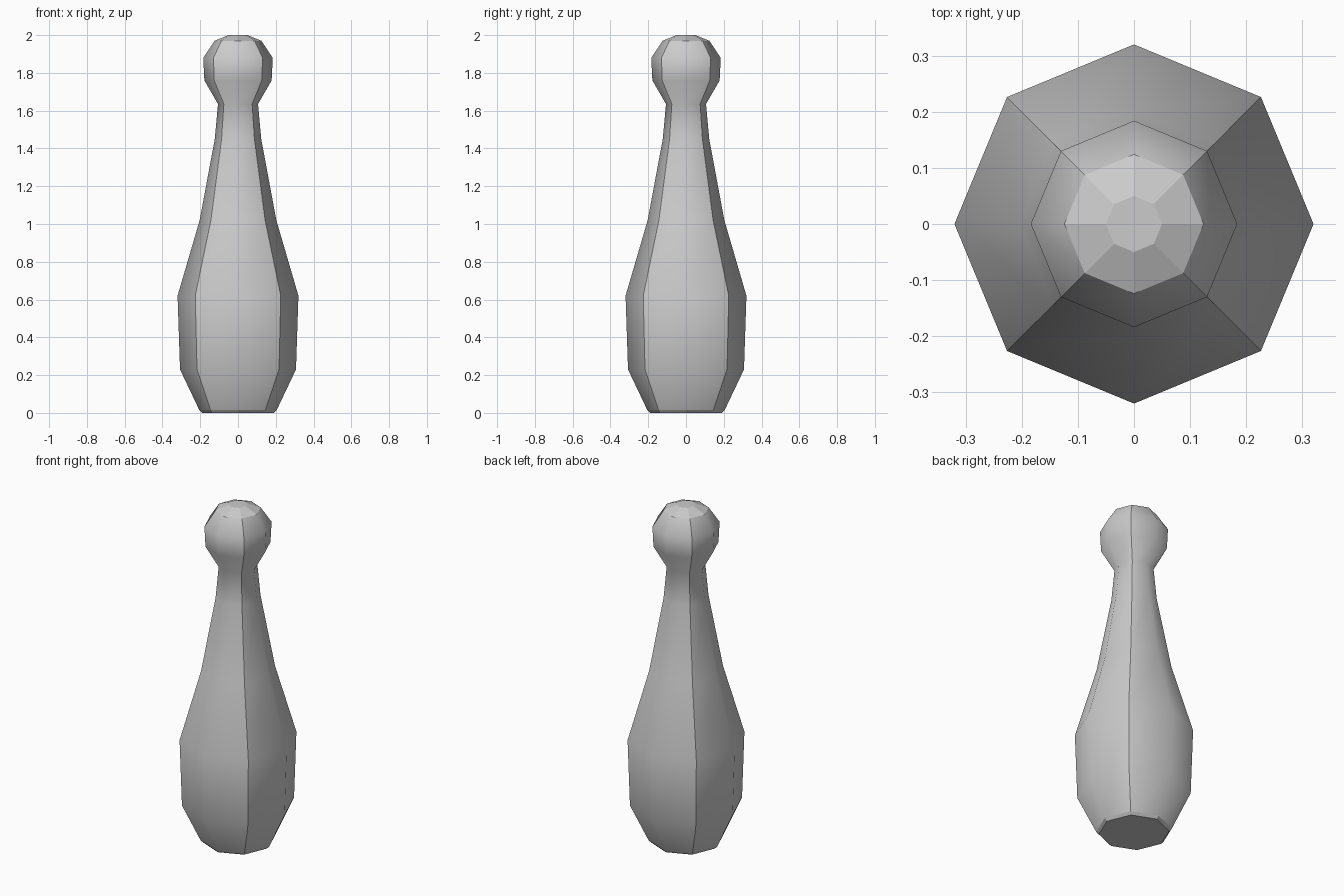
import bpy, bmesh, math

if "Cube" in bpy.data.objects:
    bpy.data.objects.remove(bpy.data.objects["Cube"])

SIDES = 8
# Silhouette of the pin: (radius, height), base to crown
PROFILE = [(0.19, 0.0), (0.205, 0.015), (0.307, 0.23), (0.32, 0.62),
           (0.203, 1.02), (0.123, 1.45), (0.106, 1.635), (0.178, 1.76),
           (0.184, 1.88), (0.124, 1.97), (0.05, 2.0)]

bm = bmesh.new()

# Octagonal rings, with corners on the axes and diagonals
rings = []
for r, z in PROFILE:
    rings.append([bm.verts.new((r * math.cos(2 * math.pi * i / SIDES),
                                r * math.sin(2 * math.pi * i / SIDES), z))
                  for i in range(SIDES)])

# Walls: smooth along the body and head, flat at base rim and crown
last = len(rings) - 2
for k in range(last + 1):
    for i in range(SIDES):
        j = (i + 1) % SIDES
        face = bm.faces.new((rings[k][i], rings[k][j],
                             rings[k + 1][j], rings[k + 1][i]))
        face.smooth = k not in (0, last)

# Flat base and crown
bm.faces.new(rings[0][::-1])
bm.faces.new(rings[-1])

# Hard creases run up the four diagonal corners
for a, b in zip(rings, rings[1:]):
    for i in range(1, SIDES, 2):
        bm.edges.get((a[i], b[i])).smooth = False

# Hard rims around the base and crown
for ring in (rings[0], rings[1], rings[-2], rings[-1]):
    for i in range(SIDES):
        bm.edges.get((ring[i], ring[(i + 1) % SIDES])).smooth = False

mesh = bpy.data.meshes.new("bowling_pin")
bm.to_mesh(mesh)
bm.free()
pin = bpy.data.objects.new("bowling_pin", mesh)
bpy.context.collection.objects.link(pin)
